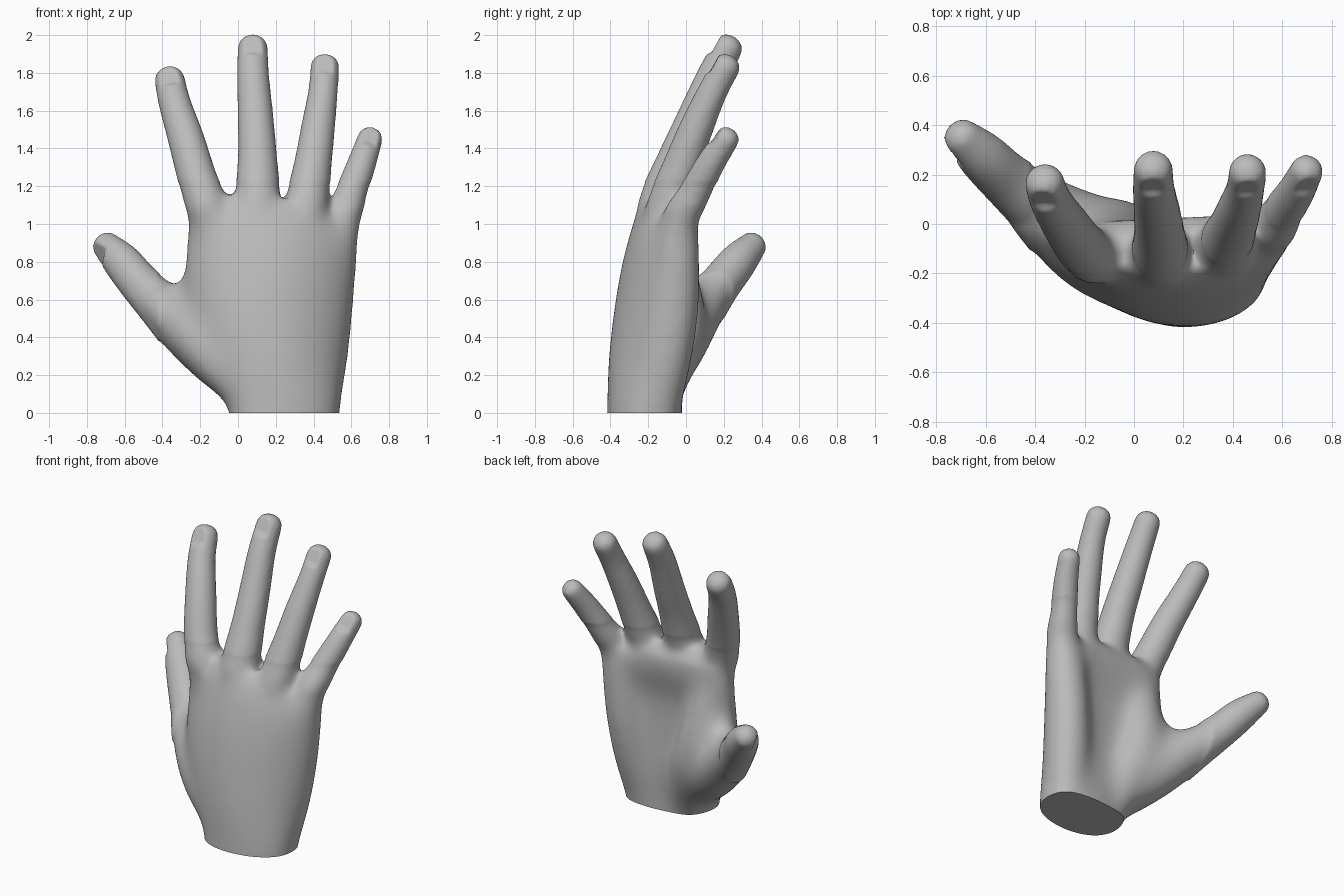
import bpy, bmesh, math
from mathutils import Vector

if "Cube" in bpy.data.objects:
    bpy.data.objects.remove(bpy.data.objects["Cube"], do_unlink=True)

SIDES = 24
bm = bmesh.new()


def skin_rings(rings):
    """Bridge rings of points into a closed tube."""
    loops = [[bm.verts.new(p) for p in ring] for ring in rings]
    for a, b in zip(loops, loops[1:]):
        for i in range(SIDES):
            j = (i + 1) % SIDES
            bm.faces.new((a[i], a[j], b[j], b[i]))
    bm.faces.new(loops[0][::-1])
    bm.faces.new(loops[-1])


def spline(points, steps=5):
    """Catmull-Rom through points of any dimension."""
    pts = [points[0]] + list(points) + [points[-1]]
    out = []
    for a, b, c, d in zip(pts, pts[1:], pts[2:], pts[3:]):
        for k in range(steps):
            t = k / steps
            out.append([0.5 * (2*q + (r-p)*t + (2*p-5*q+4*r-s)*t*t + (3*q-p-3*r+s)*t**3)
                        for p, q, r, s in zip(a, b, c, d)])
    return out + [list(points[-1])]


def limb(points):
    """Round tapering tube through (x, y, z, radius) with a domed end."""
    path = spline(points)
    centres = [Vector(p[:3]) for p in path]
    rings = []
    for i, p in enumerate(path):
        tangent = (centres[min(i+1, len(path)-1)] - centres[max(i-1, 0)]).normalized()
        side = tangent.cross(Vector((0, -1, 0))).normalized()
        up = side.cross(tangent)

        def ring(offset, radius):
            return [centres[i] + tangent * offset + radius *
                    (side * math.cos(a) + up * math.sin(a))
                    for a in (math.tau * k / SIDES for k in range(SIDES))]
        rings.append(ring(0, p[3]))
    for k in range(1, 6):
        a = k * math.pi / 2 / 5.3
        rings.append(ring(p[3] * 0.85 * math.sin(a), p[3] * math.cos(a)))
    skin_rings(rings)
    return centres[-1], tangent, p[3]


# Arched palm: z, left x, right x, back-of-hand y, palm y, arch of the sides
palm = [(-0.25, -0.05, 0.53, -0.42, -0.02, 0.0),
        (0.0, -0.05, 0.545, -0.42, -0.02, 0.0),
        (0.25, -0.16, 0.57, -0.415, -0.02, 0.06),
        (0.5, -0.26, 0.605, -0.39, -0.03, 0.1),
        (0.75, -0.285, 0.63, -0.35, -0.03, 0.11),
        (0.93, -0.28, 0.645, -0.305, 0.015, 0.09),
        (1.05, -0.255, 0.61, -0.265, 0.03, 0.075),
        (1.15, -0.2, 0.54, -0.2, -0.04, 0.06)]
rings = []
for z, xl, xr, yf, yb, arch in spline(palm):
    ring = []
    for k in range(SIDES):
        a = math.tau * k / SIDES
        u, s = math.cos(a), math.sin(a)
        bulge = math.copysign(abs(s) ** 0.85, s)
        slant = -0.12 * max(0, u) ** 2 * max(0, z - 0.7) / 0.45
        ring.append(Vector(((xl+xr)/2 + (xr-xl)/2*u,
                            (yf+yb)/2 + arch*u*u + 0.025*u + (yb-yf)/2*bulge, z + slant)))
    rings.append(ring)
skin_rings(rings)

# Heel of the palm below the little finger
limb([(0.4, -0.17, -0.2, 0.13), (0.41, -0.16, 0.0, 0.13), (0.45, -0.1, 0.3, 0.14),
      (0.485, -0.055, 0.6, 0.135), (0.52, -0.045, 0.92, 0.125)])
# Ball of the thumb running up to the first finger
limb([(0.12, -0.17, -0.1, 0.08), (0.0, -0.08, 0.3, 0.15), (-0.08, -0.045, 0.5, 0.155),
      (-0.11, -0.07, 0.75, 0.135), (-0.13, -0.1, 0.95, 0.115)])
# Wrist side of the thumb
limb([(0.08, -0.25, 0.08, 0.12), (-0.1, -0.18, 0.28, 0.15),
      (-0.25, -0.1, 0.43, 0.135), (-0.4, 0.05, 0.57, 0.115)])
# Web between thumb and first finger
limb([(-0.44, 0.1, 0.58, 0.1), (-0.31, 0.02, 0.59, 0.095),
      (-0.2, -0.08, 0.72, 0.09), (-0.17, -0.12, 0.95, 0.1)])

# Fingers and thumb: joints along each, and the way the nail faces
digits = [
    ([(-0.11, -0.13, 0.85, 0.09), (-0.155, -0.135, 1.06, 0.115), (-0.215, -0.09, 1.24, 0.105),
      (-0.275, -0.005, 1.45, 0.097), (-0.335, 0.09, 1.64, 0.086), (-0.362, 0.168, 1.765, 0.081)],
     (0, -1, 0)),
    ([(0.1, -0.18, 0.87, 0.1), (0.105, -0.135, 1.1, 0.122), (0.103, -0.04, 1.36, 0.104),
      (0.093, 0.05, 1.57, 0.095), (0.08, 0.14, 1.78, 0.086), (0.078, 0.222, 1.935, 0.08)],
     (0, -1, 0)),
    ([(0.33, -0.16, 0.86, 0.1), (0.36, -0.1, 1.08, 0.116), (0.4, -0.01, 1.34, 0.099),
      (0.425, 0.06, 1.52, 0.09), (0.45, 0.14, 1.7, 0.079), (0.46, 0.212, 1.835, 0.077)],
     (0, -1, 0)),
    ([(0.52, -0.08, 0.83, 0.1), (0.555, -0.03, 1.02, 0.104), (0.605, 0.055, 1.18, 0.086),
      (0.655, 0.13, 1.32, 0.077), (0.7, 0.217, 1.455, 0.068)], (0, -1, 0)),
    ([(0.06, -0.18, 0.14, 0.13), (-0.09, -0.1, 0.29, 0.17), (-0.25, -0.01, 0.43, 0.165),
      (-0.4, 0.09, 0.57, 0.135), (-0.515, 0.18, 0.68, 0.112), (-0.615, 0.275, 0.8, 0.102),
      (-0.698, 0.352, 0.885, 0.077)], (-1, -0.4, -0.2)),
]
nails = [limb(joints) + (Vector(facing),) for joints, facing in digits]

# Fuse the parts into one skin
bmesh.ops.recalc_face_normals(bm, faces=bm.faces[:])
mesh = bpy.data.meshes.new("hand")
bm.to_mesh(mesh)
bm.free()
hand = bpy.data.objects.new("hand", mesh)
bpy.context.collection.objects.link(hand)
bpy.context.view_layer.objects.active = hand
hand.select_set(True)
fuse = hand.modifiers.new("fuse", 'REMESH')
fuse.mode = 'VOXEL'
fuse.voxel_size = 0.014
soften = hand.modifiers.new("soften", 'SMOOTH')
soften.factor = 0.5
soften.iterations = 14
for name in ("fuse", "soften"):
    bpy.ops.object.modifier_apply(modifier=name)

# Melt the palm masses together, then more lightly the knuckles
bm = bmesh.new()
bm.from_mesh(hand.data)
for top, passes in ((1.06, 70), (1.22, 22)):
    body = [v for v in bm.verts if v.co.z < top and v.co.x > -0.42]
    for _ in range(passes):
        bmesh.ops.smooth_vert(bm, verts=body, factor=0.5,
                              use_axis_x=True, use_axis_y=True, use_axis_z=True)

# Press flat nails into the fingertips and cut the wrist level
for tip, tangent, radius, facing in nails:
    out = (facing - tangent * facing.dot(tangent)).normalized()
    across = out.cross(tangent)
    for v in bm.verts:
        d = v.co - tip
        along, wide, high = d.dot(tangent), d.dot(across), d.dot(out)
        if high > radius * 0.78 and -0.09 < along < radius and abs(wide) < radius:
            v.co -= out * (high - radius * 0.78) * min(1, (along + 0.09) / 0.03)
cut = bmesh.ops.bisect_plane(bm, geom=bm.verts[:] + bm.edges[:] + bm.faces[:],
                             plane_co=(0, 0, 0), plane_no=(0, 0, 1), clear_inner=True)
rim = [e for e in cut["geom_cut"] if isinstance(e, bmesh.types.BMEdge)]
bmesh.ops.contextual_create(bm, geom=rim)
bmesh.ops.recalc_face_normals(bm, faces=bm.faces[:])
bm.to_mesh(hand.data)
bm.free()
bpy.ops.object.shade_smooth_by_angle(angle=math.radians(45))

# Plain grey skin
grey = bpy.data.materials.new("plain grey")
grey.use_nodes = True
color = (0.5, 0.5, 0.5, 1)
grey.diffuse_color = color
grey.node_tree.nodes["Principled BSDF"].inputs["Base Color"].default_value = color
hand.data.materials.clear()
hand.data.materials.append(grey)
